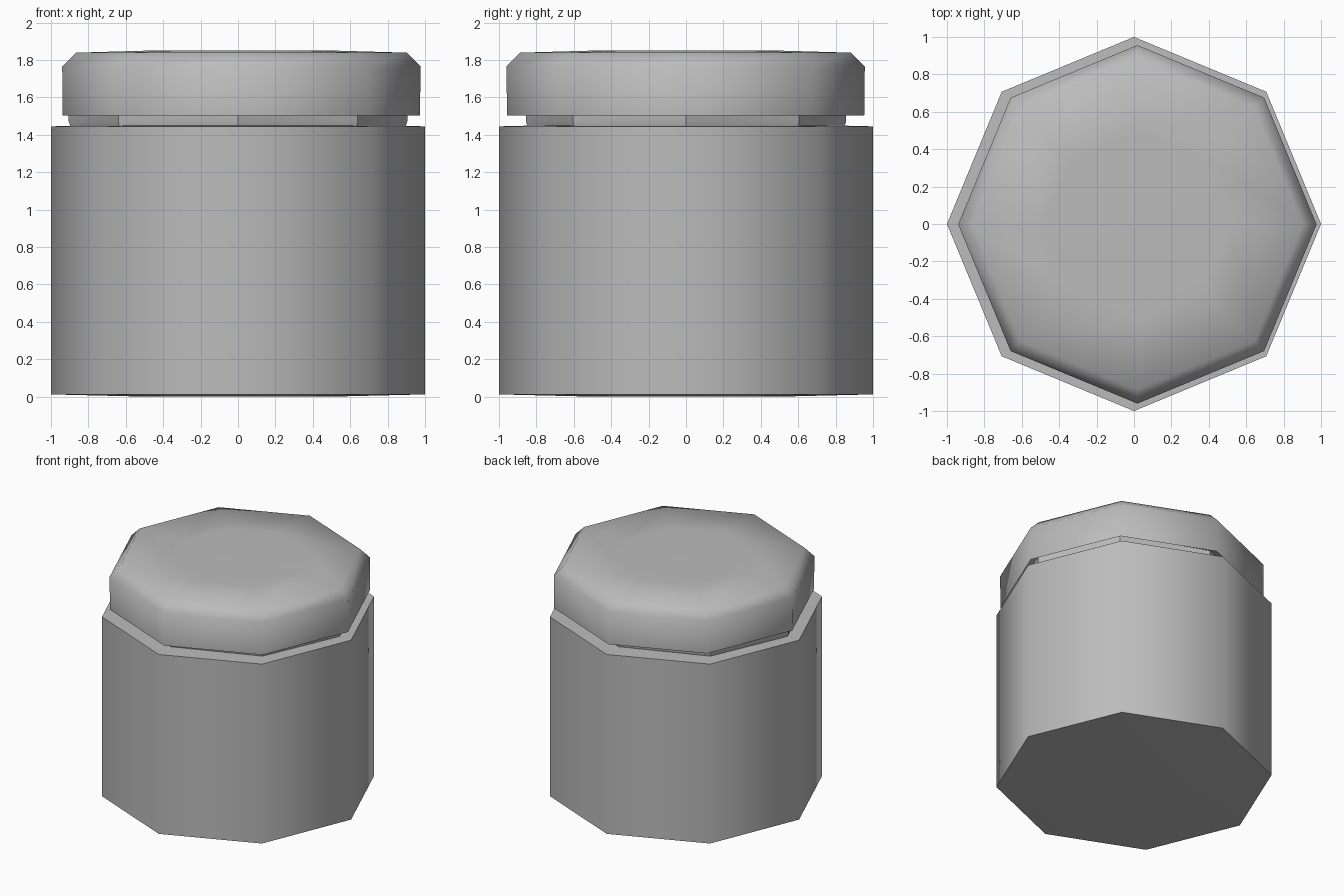
import bpy, bmesh, math

if "Cube" in bpy.data.objects:
    bpy.data.objects.remove(bpy.data.objects["Cube"])

SIDES = 8

# Mid grey shared by all parts
grey = bpy.data.materials.new("mid_grey")
grey.diffuse_color = (0.5, 0.5, 0.5, 1)
grey.use_nodes = True
grey.node_tree.nodes["Principled BSDF"].inputs["Base Color"].default_value = grey.diffuse_color


def lathe(name, profile, centre=(0, 0), stretch=(1, 1), open_base=False, smooth=45.8):
    """Eight-sided solid from a bottom-to-top (radius, z) profile."""
    bm = bmesh.new()
    rings = []
    for r, z in profile:
        ring = []
        for i in range(SIDES):
            a = 2 * math.pi * i / SIDES
            ring.append(bm.verts.new((centre[0] + r * stretch[0] * math.cos(a),
                                      centre[1] + r * stretch[1] * math.sin(a), z)))
        rings.append(ring)
    for low, high in zip(rings, rings[1:]):
        for i in range(SIDES):
            j = (i + 1) % SIDES
            bm.faces.new((low[i], low[j], high[j], high[i]))
    if not open_base:
        bm.faces.new(rings[0][::-1])
    bm.faces.new(rings[-1])
    mesh = bpy.data.meshes.new(name)
    bm.to_mesh(mesh)
    bm.free()
    mesh.materials.append(grey)
    obj = bpy.data.objects.new(name, mesh)
    bpy.context.collection.objects.link(obj)
    bpy.ops.object.select_all(action='DESELECT')
    obj.select_set(True)
    bpy.context.view_layer.objects.active = obj
    bpy.ops.object.shade_smooth_by_angle(angle=math.radians(smooth))
    return obj


# Jar body: very slightly crowned base and shoulder
lathe("jar_body", [(0.5, 0.0), (1.0, 0.012), (1.0, 1.445), (0.8, 1.45)])

# Recessed, flat-faced neck running up inside the lid
lathe("jar_neck", [(0.895, 1.44), (0.905, 1.47), (0.905, 1.56)],
      stretch=(1.0, 0.945), smooth=20)

# Bevelled lid with a slight crown, open below, sitting a little off centre
lathe("lid", [(0.955, 1.504), (0.958, 1.765), (0.884, 1.839), (0.5, 1.85)],
      centre=(0.018, -0.002), open_base=True)
